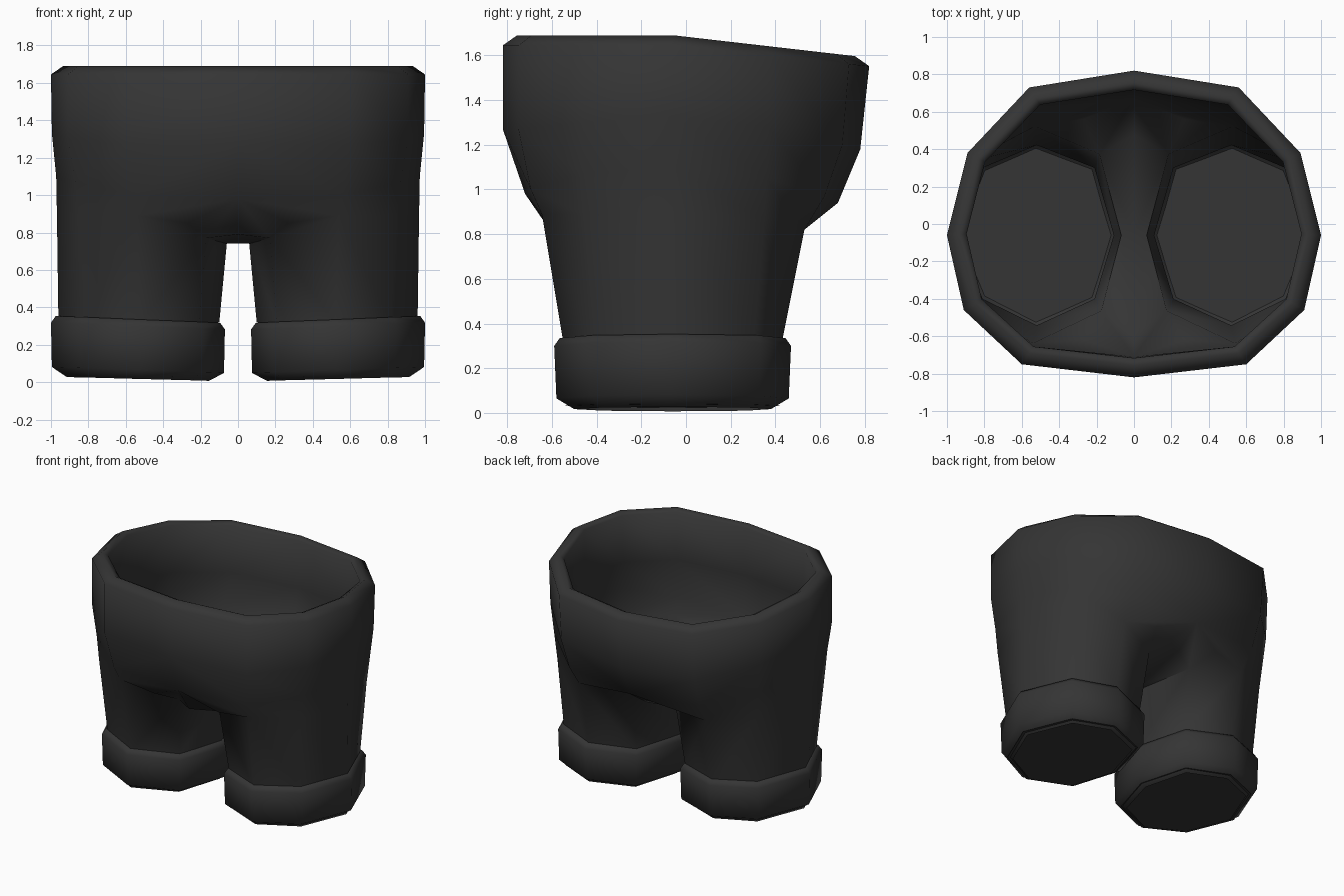
import bpy, bmesh, math

if "Cube" in bpy.data.objects:
    bpy.data.objects.remove(bpy.data.objects["Cube"])

fabric = bpy.data.materials.new("charcoal fabric")
fabric.diffuse_color = (0.035, 0.035, 0.035, 1)
fabric.use_nodes = True
fabric.node_tree.nodes["Principled BSDF"].inputs["Base Color"].default_value = fabric.diffuse_color


def finish(name, bm, angle):
    """Make a mirrored, smooth-shaded object from the right half."""
    bmesh.ops.recalc_face_normals(bm, faces=bm.faces)
    mesh = bpy.data.meshes.new(name)
    bm.to_mesh(mesh)
    bm.free()
    mesh.materials.append(fabric)
    ob = bpy.data.objects.new(name, mesh)
    bpy.context.collection.objects.link(ob)
    bpy.ops.object.select_all(action='DESELECT')
    ob.select_set(True)
    bpy.context.view_layer.objects.active = ob
    mod = ob.modifiers.new("mirror", 'MIRROR')
    mod.merge_threshold = 0.002
    bpy.ops.object.modifier_apply(modifier=mod.name)
    bpy.ops.object.shade_smooth_by_angle(angle=math.radians(angle))
    return ob


def ring(bm, pts):
    return [bm.verts.new(p) for p in pts]


def bridge(bm, a, b, closed=False):
    n = len(a)
    for i in range(n if closed else n - 1):
        j = (i + 1) % n
        bm.faces.new((a[i], a[j], b[j], b[i]))


def octagon(cx, cy, rx, ry, z, tilt=0.0):
    """Leg section, starting at the front and going round the outside."""
    pts = []
    for i in range(8):
        t = math.radians(-90 + 45 * i)
        c, s = math.cos(t), math.sin(t)
        dx = -.02 if i % 2 else -.01 * abs(s)
        dy = .02 if i % 2 and s > 0 else 0
        pts.append((cx + rx * c + dx, cy + ry * s + dy, z + tilt * c))
    return pts


# waist outline, front centre to back centre
waist = [(0, -.82), (.6, -.75), (.91, -.46), (1, -.06), (.89, .38), (.56, .73), (0, .82)]


def rim(inset, drop):
    """Waist outline moved inward, on the sloping top line."""
    return [(x * (1 - inset), y * (1 - inset * 1.2), 1.69 - drop - .093 * max(0, y + .06) / .88)
            for x, y in waist]


hips = [(0, -.72, .98), (.56, -.695, 1.0), (.87, -.46, 1.07), (.972, -.06, 1.1),
        (.86, .36, 1.05), (.55, .62, .97), (0, .68, .94)]
thigh = [(.54, -.645, .89), (.85, -.46, .89), (.968, -.06, .89), (.84, .35, .86),
         (.53, .53, .82), (.18, .38, .77), (.06, -.06, .74), (.17, -.47, .77)]
hem = octagon(.53, -.06, .43, .49, .32)
crotch = [(0, -.59, .79), (0, -.06, .74), (0, .48, .80)]
folds = [(.27, -.625, .85), (.27, .565, .86)]


def shell(bm, low, d):
    """Seat and leg below the hip ring, drawn in by d for the lining."""
    def inset(p):
        x, y, z = p
        r = math.hypot(x - .53, y + .06)
        return (x - (x - .53) / r * d, y - (y + .06) / r * d, z)
    leg = ring(bm, [inset(p) for p in thigh])
    bridge(bm, low[1:6], leg[:5])
    bridge(bm, leg, ring(bm, [inset(p) for p in hem]), True)
    front, mid, back = ring(bm, [(0, y * (1 - d), z + d) for x, y, z in crotch])
    belly, seat = ring(bm, [(x, y * (1 - d), z + d) for x, y, z in folds])
    for f in ((low[0], low[1], leg[0], belly), (belly, leg[0], leg[7]),
              (low[0], belly, leg[7], front),
              (front, leg[7], leg[6], mid), (mid, leg[6], leg[5], back),
              (low[6], back, leg[5], seat), (seat, leg[5], leg[4]),
              (low[6], seat, leg[4], low[5])):
        bm.faces.new(f)


# trousers: lining, rounded waistband, seat and tapering legs
bm = bmesh.new()
rows = [
    [(x * .985, y * .985, z + .01) for x, y, z in hips],
    rim(.105, .38), rim(.105, .02), rim(.065, 0), rim(0, .045),
    [(0, -.82, 1.27), (.6, -.75, 1.27), (.91, -.46, 1.3), (.995, -.06, 1.33),
     (.885, .37, 1.28), (.56, .7, 1.2), (0, .78, 1.18)],
    hips,
]
rings = [ring(bm, r) for r in rows]
for a, b in zip(rings, rings[1:]):
    bridge(bm, a, b)
shell(bm, rings[-1], 0)
shell(bm, rings[0], .008)
finish("trousers", bm, 75)

# turned-up cuffs, open underneath
bm = bmesh.new()
prof = [(.43, .49, .335, .018), (.44, .505, .335, .018), (.465, .53, .3, .018),
        (.46, .52, .065, .016), (.38, .44, .017, .01)]
cuff = [ring(bm, octagon(.535, -.06, rx, ry, z, t)) for rx, ry, z, t in prof]
for a, b in zip(cuff, cuff[1:]):
    bridge(bm, a, b, True)
finish("cuffs", bm, 65)

# flat soles closing the cuffs
bm = bmesh.new()
bm.faces.new(ring(bm, octagon(.535, -.06, .42, .48, .032, .008)))
finish("soles", bm, 30)
